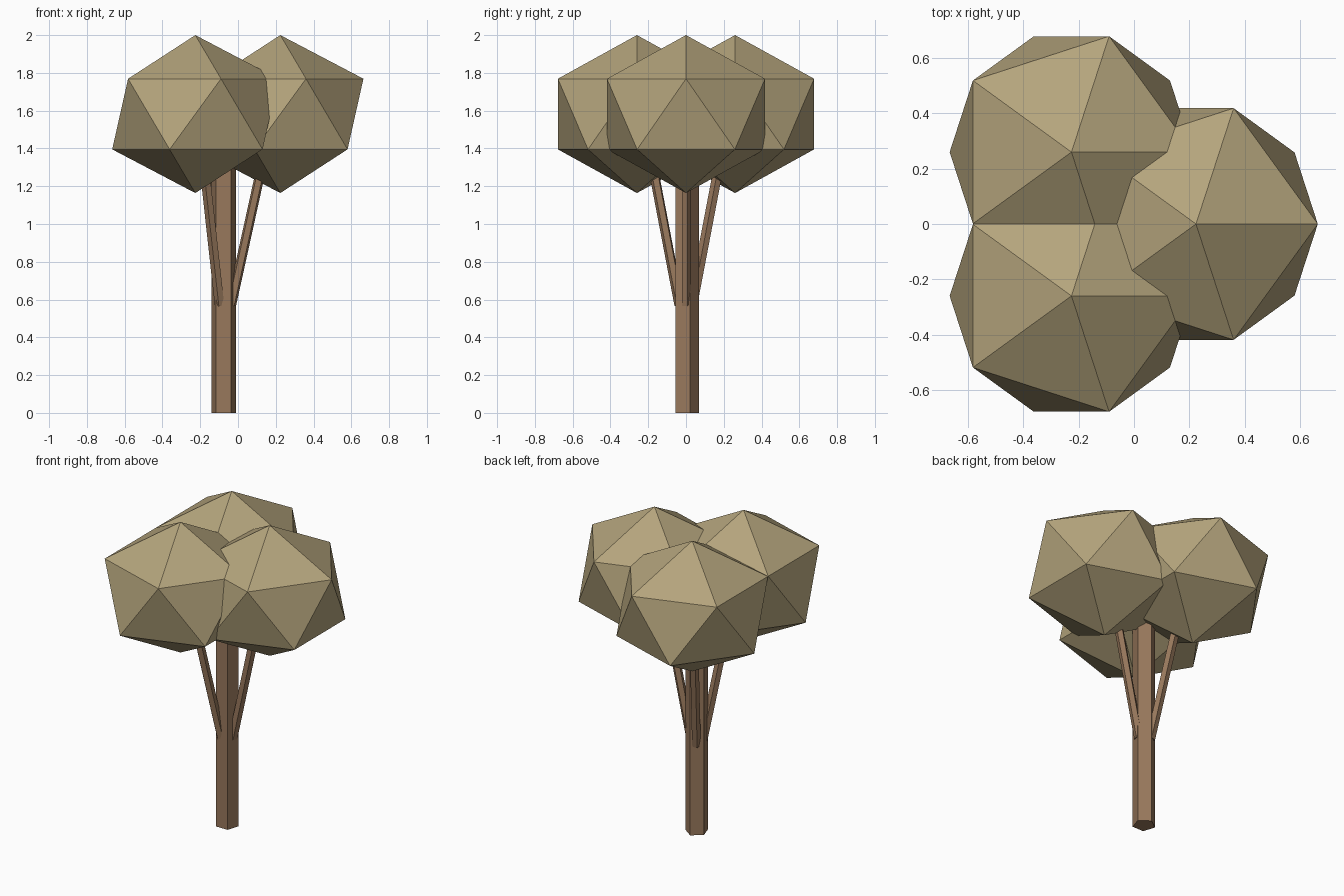
import bpy
from math import atan, radians, cos, sin
from mathutils import Matrix

cube = bpy.data.objects.get("Cube")
if cube:
    bpy.data.objects.remove(cube, do_unlink=True)


def flat_material(name, rgb):
    mat = bpy.data.materials.new(name)
    mat.use_nodes = True
    mat.diffuse_color = (*rgb, 1)
    mat.node_tree.nodes["Principled BSDF"].inputs["Base Color"].default_value = (*rgb, 1)
    return mat


def finish(name, mat):
    obj = bpy.context.object
    obj.name = name
    obj.data.materials.append(mat)
    return obj


def post(name, radius, bottom, top, mat):
    """Five-sided upright post whose mesh runs from bottom to top."""
    bpy.ops.mesh.primitive_cylinder_add(vertices=5, radius=radius, depth=top - bottom)
    obj = finish(name, mat)
    obj.data.transform(Matrix.Translation((0, 0, (bottom + top) / 2)))
    return obj


foliage = flat_material("dry olive foliage", (0.456, 0.371, 0.202))
bark = flat_material("brown bark", (0.314, 0.188, 0.107))

TRUNK_X = -0.076
LEAN = atan(0.22)
CROWN_REACH = 0.3

# Trunk
trunk = post("trunk", 0.068, 0, 1.5, bark)
trunk.location.x = TRUNK_X

# Three leaning branches, each carrying a faceted crown
for side, angle in (("left", 0), ("back_right", 120), ("front_right", 240)):
    turn = radians(angle)
    c, s = cos(turn), sin(turn)

    branch = post(side + "_branch", 0.027, 0, 0.9, bark)
    branch.rotation_euler = (0, LEAN, turn)
    branch.location = (TRUNK_X + 0.04 * c, 0.04 * s, 0.57)

    bpy.ops.mesh.primitive_ico_sphere_add(
        subdivisions=1, radius=1,
        location=(TRUNK_X + CROWN_REACH * c, CROWN_REACH * s, 1.582))
    crown = finish(side + "_crown", foliage)
    crown.scale = (0.492, 0.492, 0.418)
